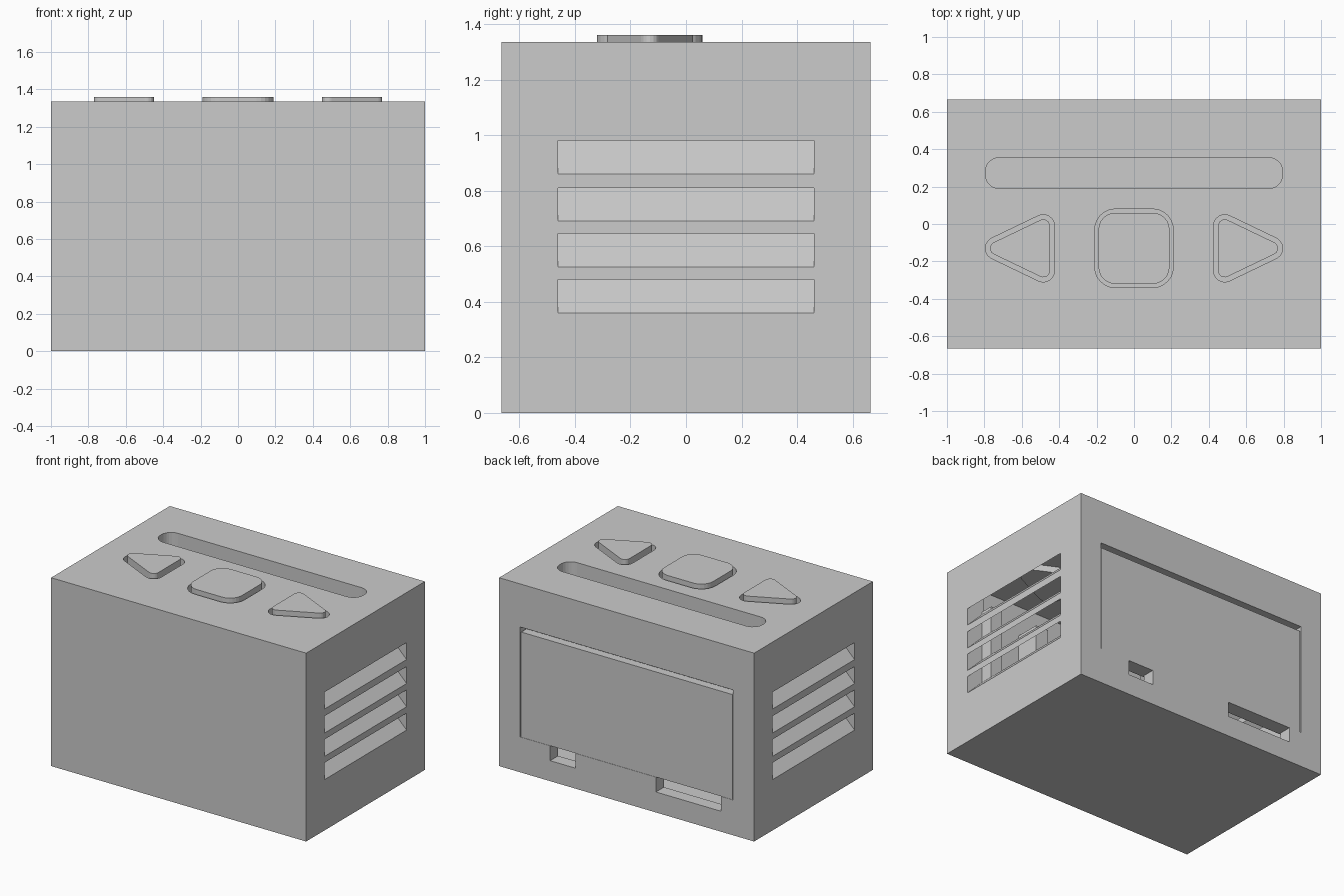
import bpy, bmesh, math
from mathutils import Vector

cube = bpy.data.objects.get("Cube")
if cube:
    bpy.data.objects.remove(cube, do_unlink=True)

grey = bpy.data.materials.new("plain grey")
grey.use_nodes = True
grey.diffuse_color = (0.6, 0.6, 0.6, 1)
grey.node_tree.nodes["Principled BSDF"].inputs["Base Color"].default_value = (0.6, 0.6, 0.6, 1)


def extrude(name, points, direction):
    """Solid made by sweeping a flat outline along a direction."""
    bm = bmesh.new()
    face = bm.faces.new([bm.verts.new(p) for p in points])
    swept = bmesh.ops.extrude_face_region(bm, geom=[face])["geom"]
    moved = [v for v in swept if isinstance(v, bmesh.types.BMVert)]
    bmesh.ops.translate(bm, vec=Vector(direction), verts=moved)
    bmesh.ops.recalc_face_normals(bm, faces=bm.faces)
    mesh = bpy.data.meshes.new(name)
    bm.to_mesh(mesh)
    bm.free()
    mesh.materials.append(grey)
    obj = bpy.data.objects.new(name, mesh)
    bpy.context.collection.objects.link(obj)
    return obj


def box(name, x0, x1, y0, y1, z0, z1):
    outline = [(x0, y0, z0), (x1, y0, z0), (x1, y1, z0), (x0, y1, z0)]
    return extrude(name, outline, (0, 0, z1 - z0))


def rounded(name, centres, radius, z0, z1, steps=6):
    """Upright prism whose corners are arcs around counterclockwise centres."""
    outline = []
    count = len(centres)
    for i, (cx, cy) in enumerate(centres):
        px, py = centres[i - 1]
        nx, ny = centres[(i + 1) % count]
        start = math.atan2(cy - py, cx - px) - math.pi / 2
        turn = (math.atan2(ny - cy, nx - cx) - math.pi / 2 - start) % math.tau
        for s in range(steps + 1):
            a = start + turn * s / steps
            outline.append((cx + radius * math.cos(a), cy + radius * math.sin(a), z0))
    return extrude(name, outline, (0, 0, z1 - z0))


def cut(target, cutter):
    cutter.hide_render = True
    mod = target.modifiers.new("cut", "BOOLEAN")
    mod.operation = "DIFFERENCE"
    mod.solver = "EXACT"
    mod.object = cutter
    bpy.context.view_layer.objects.active = target
    bpy.ops.object.modifier_apply(modifier=mod.name)
    bpy.data.objects.remove(cutter, do_unlink=True)


TOP, DEPTH = 1.335, 0.665

# Hollow case
case = box("case", -1, 1, -DEPTH, DEPTH, 0, TOP)
cut(case, box("cavity", -0.87, 0.87, -0.545, 0.575, 0.13, 1.215))

# Sloping side vents
for side in (-1, 1):
    for z in (0.36, 0.525, 0.69, 0.86):
        profile = [(1.01, z - 0.01), (1.01, z + 0.11), (0.85, z + 0.27), (0.85, z + 0.15)]
        points = [(side * x, -0.46, h) for x, h in profile]
        cut(case, extrude("vent_cutter", points, (0, 0.92, 0)))

# Long slot in the top
slot = [(-0.72, 0.265), (0.72, 0.265), (0.72, 0.28), (-0.72, 0.28)]
cut(case, rounded("slot_cutter", slot, 0.075, 1.1, 1.4))

# Buttons, their openings and the flanges that hold them inside
arrow = [(0.735, -0.13), (0.485, -0.01), (0.485, -0.25)]
square = [(-0.1, -0.23), (0.1, -0.23), (0.1, -0.03), (-0.1, -0.03)]
buttons = {
    "right_arrow_button": (arrow, 0.035, 0.06),
    "left_arrow_button": ([(-x, y) for x, y in reversed(arrow)], 0.035, 0.06),
    "square_button": (square, 0.09, 0.11),
}
for name, (centres, radius, hole) in buttons.items():
    cut(case, rounded("button_cutter", centres, hole, 1.1, 1.4))
    rounded(name, centres, radius, 1.2, 1.36)
    rounded(name + "_flange", centres, hole + 0.02, 1.17, 1.214)

# Back recess, cover panel and two ports under it
cut(case, box("recess_cutter", -0.835, 0.835, 0.605, 0.7, 0.25, 1.03))
for x0, x1 in ((0.4, 0.6), (-0.74, -0.23)):
    cut(case, box("port_cutter", x0, x1, 0.5, 0.7, 0.145, 0.26))
box("back_panel", -0.828, 0.828, 0.56, 0.663, 0.25, 0.995)

# Ribs inside the front wall
for i in range(5):
    x = -0.7 + i * 0.385
    box("inner_rib", x - 0.05, min(x + 0.05, 0.88), -0.55, -0.37, 0.12, 1.0)
